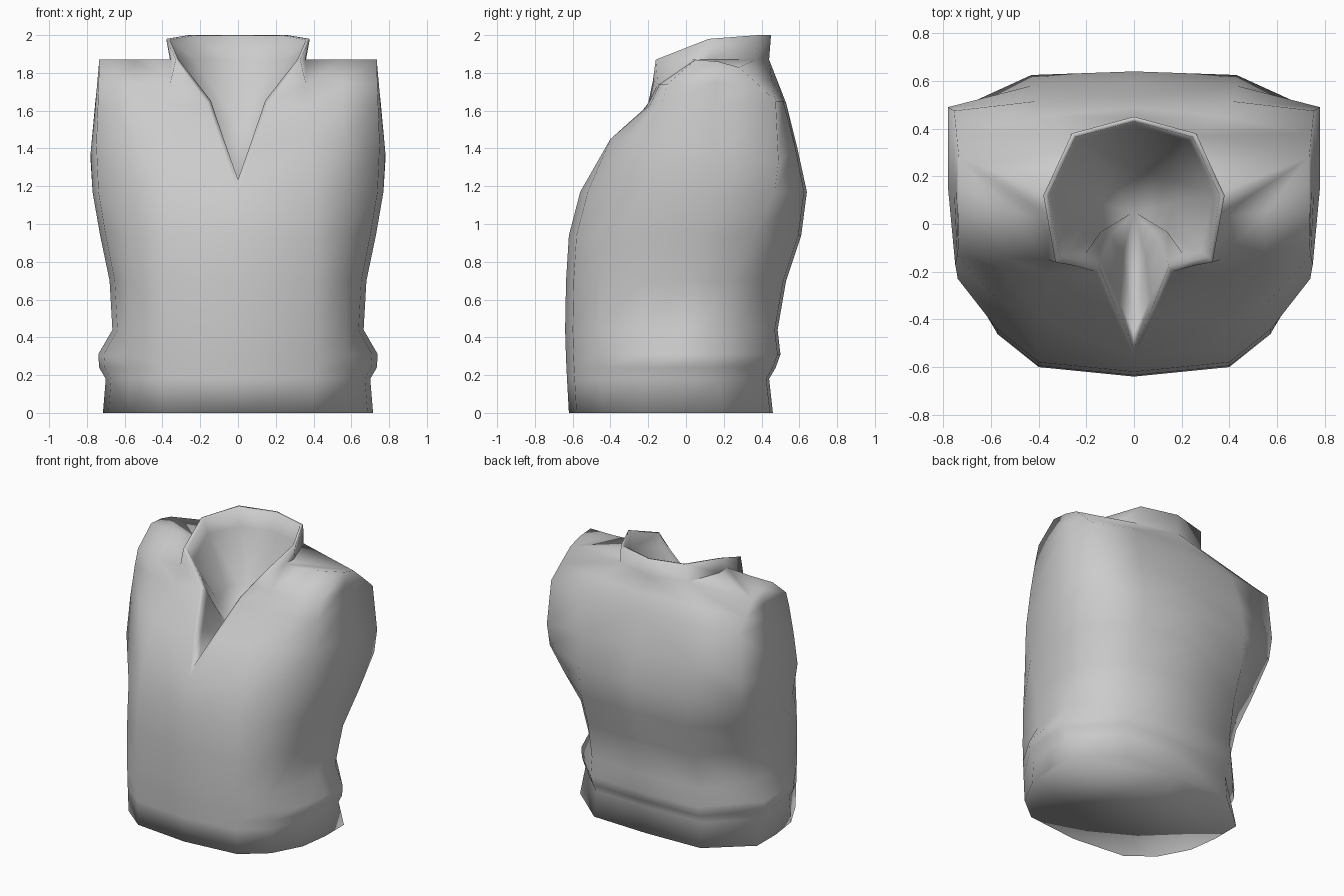
import bpy, bmesh
from mathutils import Vector

if "Cube" in bpy.data.objects:
    bpy.data.objects.remove(bpy.data.objects["Cube"])

mat = bpy.data.materials.new("light_grey")
mat.diffuse_color = (0.6, 0.6, 0.6, 1)
mat.use_nodes = True
mat.node_tree.nodes["Principled BSDF"].inputs["Base Color"].default_value = mat.diffuse_color

bm = bmesh.new()


def row(points):
    return [bm.verts.new(p) for p in points]


def bridge(a, b):
    for i in range(len(a) - 1):
        bm.faces.new((a[i], a[i + 1], b[i + 1], b[i]))


def half_loop(z, front, back, w, corner):
    """Half of a torso section, from front centre round to back centre."""
    return row([(0, front, z), (0.4, front + 0.04, z), (0.575, front + 0.18, z),
                (w * 0.96, -0.23, z), (w, (corner - 0.23) / 2, z), (w, corner, z),
                (0.43, back - 0.015, z), (0, back, z)])


# Hem, waist and chest sections: height, front, back, half width, back corner
sections = [(0, -0.62, 0.46, 0.715, 0.20), (0.18, -0.63, 0.44, 0.70, 0.16),
            (0.24, -0.633, 0.475, 0.735, 0.15), (0.31, -0.636, 0.50, 0.74, 0.15),
            (0.44, -0.64, 0.485, 0.665, 0.17), (0.7, -0.635, 0.53, 0.68, 0.24),
            (0.94, -0.62, 0.61, 0.73, 0.36), (1.17, -0.56, 0.64, 0.77, 0.47)]
prev = half_loop(*sections[0])
bm.faces.new(prev)  # closed underside
for s in sections[1:]:
    cur = half_loop(*s)
    bridge(prev, cur)
    prev = cur
tip = prev[0]

# Upper chest, blade, yoke and ridge rows, starting on the V neckline
upper = row([(0.085, -0.38, 1.41), (0.38, -0.40, 1.45), (0.56, -0.33, 1.45), (0.75, -0.17, 1.42),
             (0.78, 0.15, 1.38), (0.78, 0.49, 1.33), (0.43, 0.58, 1.40), (0, 0.59, 1.40)])
blade = row([(0.16, -0.20, 1.64), (0.36, -0.21, 1.62), (0.55, -0.19, 1.63), (0.742, -0.13, 1.63),
             (0.755, 0.15, 1.63), (0.755, 0.475, 1.65), (0.41, 0.515, 1.65), (0, 0.53, 1.64)])
yoke = row([(0.25, -0.175, 1.76), (0.36, -0.15, 1.74), (0.55, -0.14, 1.74), (0.738, -0.10, 1.74),
            (0.745, 0.16, 1.75), (0.745, 0.38, 1.74), (0.34, 0.455, 1.76), (0, 0.485, 1.755)])
ridge = row([(0.33, -0.16, 1.87), (0.355, 0.03, 1.87), (0.55, 0.05, 1.87), (0.735, 0.05, 1.87),
             (0.735, 0.17, 1.86), (0.735, 0.28, 1.83), (0.27, 0.37, 1.87), (0, 0.44, 1.87)])
for a, b in ((prev, upper), (upper, blade), (blade, yoke), (yoke, ridge)):
    bridge(a, b)

# Shoulder top
neck = bm.verts.new((0.36, 0.13, 1.87))
r = ridge
for f in ((r[2], r[3], r[4]), (r[2], r[4], r[5]), (r[1], r[2], r[5], neck), (neck, r[5], r[6])):
    bm.faces.new(f)

# Standing collar, with a crease where it meets the shoulder
t1, t2, t3 = row([(0.38, 0.12, 1.98), (0.26, 0.38, 2.0), (0, 0.45, 2.0)])
for f in ((r[0], r[1], neck, t1), (neck, r[6], t2, t1), (r[6], r[7], t3, t2)):
    bm.faces.new(f)
for a, b in ((r[1], neck), (neck, r[6])):
    bm.edges.get((a, b)).smooth = False

# Neckline lip, inner collar wall and the lining that closes the neck
edge = [tip, upper[0], blade[0], yoke[0], r[0], t1, t2, t3]
lip = row([(0, -0.52, 1.235), (0.072, -0.36, 1.44), (0.145, -0.18, 1.655), (0.235, -0.155, 1.77),
           (0.315, -0.14, 1.87), (0.36, 0.12, 1.975), (0.245, 0.365, 1.995), (0, 0.43, 1.995)])
bridge(edge, lip)
apex = Vector((0, 0.05, 1.20))
wall = row([v.co.lerp(apex, 0.12) for v in lip[:5]]
           + [(0.335, 0.13, 1.87), (0.23, 0.35, 1.87), (0, 0.41, 1.87)])
for v in wall[1:3]:
    v.co.x *= 1.1
mid = row([v.co.lerp(apex, 0.5) for v in wall])
for v in mid[1:4]:
    v.co.x *= 1.4
bridge(lip, wall)
bridge(wall, mid)
centre = bm.verts.new(apex)
for a, b in zip(mid, mid[1:]):
    bm.faces.new((a, b, centre))

bmesh.ops.recalc_face_normals(bm, faces=bm.faces[:])
# Make sure the front of the chest faces outward
chest = min(bm.faces, key=lambda f: (f.calc_center_median() - Vector((0.2, -0.63, 0.57))).length)
if chest.normal.y > 0:
    bmesh.ops.reverse_faces(bm, faces=bm.faces[:])
for f in bm.faces:
    f.smooth = True

mesh = bpy.data.meshes.new("shirt_torso")
bm.to_mesh(mesh)
bm.free()
mesh.materials.append(mat)
shirt = bpy.data.objects.new("shirt_torso", mesh)
bpy.context.collection.objects.link(shirt)

# Mirror the half into a whole shirt
bpy.context.view_layer.objects.active = shirt
shirt.select_set(True)
mirror = shirt.modifiers.new("mirror", "MIRROR")
mirror.use_clip = True
mirror.merge_threshold = 0.001
bpy.ops.object.modifier_apply(modifier=mirror.name)
